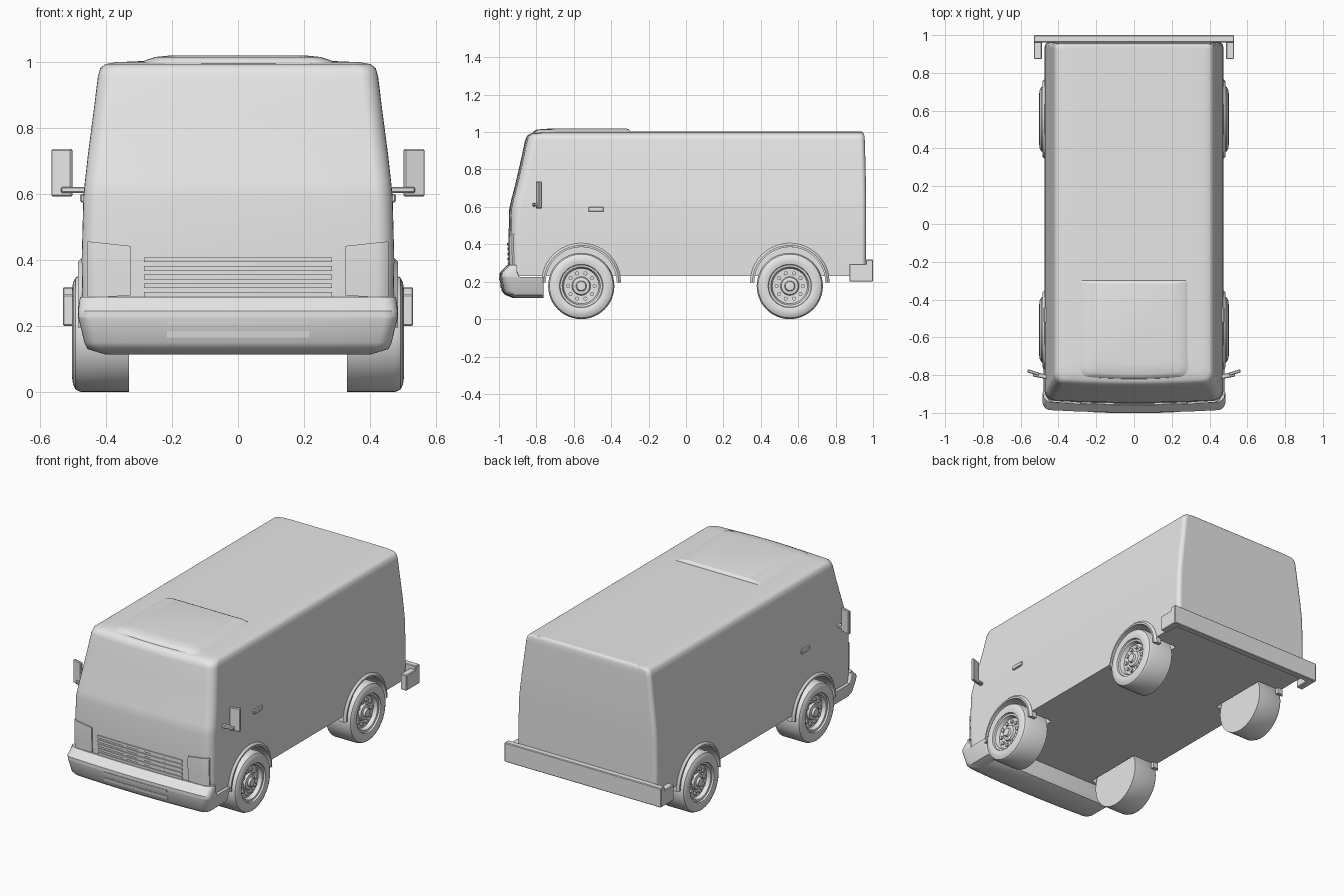
import bpy, bmesh, math
from mathutils import Matrix

if "Cube" in bpy.data.objects:
    bpy.data.objects.remove(bpy.data.objects["Cube"])

grey = bpy.data.materials.new("light_grey")
grey.diffuse_color = (0.8, 0.8, 0.8, 1)
grey.use_nodes = True
grey.node_tree.nodes["Principled BSDF"].inputs["Base Color"].default_value = grey.diffuse_color


def finish(name, bm, angle=30):
    bmesh.ops.recalc_face_normals(bm, faces=bm.faces)
    me = bpy.data.meshes.new(name)
    bm.to_mesh(me)
    bm.free()
    me.materials.append(grey)
    ob = bpy.data.objects.new(name, me)
    bpy.context.collection.objects.link(ob)
    bpy.ops.object.select_all(action='DESELECT')
    ob.select_set(True)
    bpy.context.view_layer.objects.active = ob
    bpy.ops.object.shade_smooth_by_angle(angle=math.radians(angle))
    return ob


def bow_y(x, w, yf, rc, bow=0.015):
    """Front surface: shallow bow with rounded corners."""
    d = max(0, abs(x) - (w - rc))
    return yf + bow * (x / w) ** 2 + rc - math.sqrt(max(0, rc * rc - d * d))


def ring_loft(name, rows, rc, rr):
    """Stack of rounded outlines; rows are (z, half width, front y, rear y)."""
    bm = bmesh.new()
    rings = []
    for z, w, yf, yr in rows:
        half = [(w - rc) * i / 4 for i in range(4)]
        half += [w - rc + rc * math.sin(math.pi * i / 12) for i in range(7)]
        right = [(x, bow_y(x, w, yf, rc)) for x in half]
        for i in range(5):
            a = math.pi * i / 8
            right.append((w - rr + rr * math.cos(a), yr - rr + rr * math.sin(a)))
        pts = right + [(-x, y) for x, y in reversed(right[1:])]
        rings.append([bm.verts.new((x, y, z)) for x, y in pts])
    n = len(rings[0])
    for a, b in zip(rings, rings[1:]):
        for i in range(n):
            j = (i + 1) % n
            bm.faces.new((a[i], a[j], b[j], b[i]))
    bm.faces.new(rings[0])
    bm.faces.new(rings[-1])
    return finish(name, bm, 40)


def row_at(rows, z):
    for a, b in zip(rows, rows[1:]):
        if a[0] <= z <= b[0]:
            t = (z - a[0]) / (b[0] - a[0])
            return [p + (q - p) * t for p, q in zip(a, b)]
    return rows[-1]


def plate(name, rows, rc, x0, x1, lo, hi, out=0.006):
    """Thin plate following the front surface; lo and hi are z at both ends."""
    bm = bmesh.new()
    n = 10
    cols = []
    for i in range(n + 1):
        t = i / n
        x = x0 + (x1 - x0) * t
        col = []
        for k in range(4):
            z0 = lo[0] + (lo[1] - lo[0]) * t
            z = z0 + (hi[0] + (hi[1] - hi[0]) * t - z0) * k / 3
            _, w, yf, _ = row_at(rows, z)
            col.append(bm.verts.new((x, bow_y(x, w, yf, rc) - out, z)))
        cols.append(col)
    faces = [bm.faces.new((a[k], b[k], b[k + 1], a[k + 1]))
             for a, b in zip(cols, cols[1:]) for k in range(3)]
    ext = bmesh.ops.extrude_face_region(bm, geom=faces, use_keep_orig=True)
    for v in ext['geom']:
        if isinstance(v, bmesh.types.BMVert):
            v.co.y += out + 0.003
    return finish(name, bm)


def box(name, x, y, z, bevel=0.004, turn=0):
    bm = bmesh.new()
    bmesh.ops.create_cube(bm, size=1)
    c = [(a + b) / 2 for a, b in (x, y, z)]
    s = [b - a for a, b in (x, y, z)]
    bmesh.ops.transform(bm, verts=bm.verts, matrix=Matrix.Translation(c)
                        @ Matrix.Rotation(turn, 4, 'Z') @ Matrix.Diagonal((*s, 1)))
    bmesh.ops.bevel(bm, geom=bm.edges[:], offset=bevel, segments=1, affect='EDGES')
    return finish(name, bm)


def lathe(name, profile, side, y, z, sweep=2 * math.pi, steps=48, closed=False):
    """Revolve (x, radius) points about an axle along x."""
    bm = bmesh.new()
    vs = [bm.verts.new((px * side, y + r, z)) for px, r in profile]
    pairs = list(zip(vs, vs[1:])) + ([(vs[-1], vs[0])] if closed else [])
    es = [bm.edges.new(p) for p in pairs]
    bmesh.ops.spin(bm, geom=vs + es, cent=(0, y, z), axis=(1, 0, 0),
                   angle=sweep, steps=steps)
    bmesh.ops.remove_doubles(bm, verts=bm.verts, dist=0.0003)
    if closed:
        bmesh.ops.holes_fill(bm, edges=[e for e in bm.edges if e.is_boundary])
    return bm if name is None else finish(name, bm)


# Van shell
BODY = [(0.23, 0.470, -0.945, 0.962), (0.40, 0.473, -0.950, 0.963),
        (0.59, 0.468, -0.945, 0.963), (0.64, 0.463, -0.934, 0.963),
        (0.72, 0.454, -0.913, 0.962), (0.85, 0.437, -0.883, 0.959),
        (0.955, 0.424, -0.861, 0.956), (0.98, 0.417, -0.850, 0.954),
        (0.992, 0.402, -0.832, 0.950), (0.998, 0.370, -0.800, 0.945),
        (1.002, 0.280, -0.750, 0.940)]
body = ring_loft("van_body", BODY, 0.05, 0.025)

# Wheel wells cut into the shell
WHEELS = (-0.56, 0.555)
for side in (1, -1):
    for y in WHEELS:
        bm = lathe(None, [(0.31, 0), (0.31, 0.195), (0.6, 0.195), (0.6, 0)], side, y, 0.19)
        cutter = finish("well_cutter", bm)
        cutter.hide_render = True
        m = body.modifiers.new("well", 'BOOLEAN')
        m.operation, m.object, m.solver = 'DIFFERENCE', cutter, 'EXACT'
        bpy.context.view_layer.objects.active = body
        bpy.ops.object.modifier_apply(modifier=m.name)
        bpy.data.objects.remove(cutter)
bpy.ops.object.select_all(action='DESELECT')
body.select_set(True)
bpy.ops.object.shade_smooth_by_angle(angle=math.radians(40))
body.modifiers.new("even_shading", 'WEIGHTED_NORMAL').keep_sharp = True

# Raised front roof panel
ring_loft("roof_panel", [(0.985, 0.31, -0.825, -0.30), (1.004, 0.28, -0.815, -0.30),
                         (1.014, 0.25, -0.795, -0.305), (1.018, 0.21, -0.74, -0.315)], 0.05, 0.01)

# Front bumper: wrapping lower part and upper lip
LOWER = [(0.113, 0.40, -0.925, -0.762), (0.13, 0.455, -0.968, -0.762),
         (0.15, 0.465, -0.985, -0.762), (0.225, 0.483, -0.998, -0.762)]
UPPER = [(0.225, 0.483, -0.998, -0.89), (0.245, 0.484, -0.998, -0.90),
         (0.288, 0.478, -0.958, -0.915)]
ring_loft("front_bumper", LOWER, 0.04, 0.005)
ring_loft("front_bumper_lip", UPPER, 0.04, 0.005)
for z in (0.165, 0.205):
    plate("bumper_slot", LOWER, 0.04, -0.215, 0.215, (z, z), (z + 0.019, z + 0.019), 0.003)

# Grille slats and headlights
for i in range(5):
    z = 0.288 + 0.0262 * i
    plate("grille_slat", BODY, 0.05, -0.285, 0.285, (z, z), (z + 0.015, z + 0.015))
for side in (1, -1):
    plate("headlight", BODY, 0.05, side * 0.325, side * 0.456,
          (0.292, 0.285), (0.442, 0.456), 0.008)

# Rear bumper with returned ends
box("rear_bumper", (-0.53, 0.53), (0.962, 1.0), (0.2, 0.318))

WHEEL = [(0.33, 0), (0.33, 0.177), (0.475, 0.177), (0.491, 0.170), (0.499, 0.155),
         (0.502, 0.135), (0.497, 0.116), (0.487, 0.113), (0.485, 0.102), (0.462, 0.094),
         (0.460, 0.050), (0.474, 0.045), (0.477, 0.028), (0.490, 0.024), (0.492, 0)]


def span(side, a, b):
    return tuple(sorted((side * a, side * b)))


for side in (1, -1):
    box("rear_bumper_end", span(side, 0.488, 0.53), (0.873, 0.99), (0.2, 0.295))
    # Mirrors on short arms
    box("mirror", span(side, 0.50, 0.565), (-0.795, -0.778), (0.592, 0.735), turn=side * 0.3)
    box("mirror_arm", span(side, 0.452, 0.535), (-0.815, -0.79), (0.603, 0.621), turn=side * 0.2)
    # Door handles
    box("door_handle", span(side, 0.455, 0.478), (-0.522, -0.44), (0.574, 0.6))
    for y in WHEELS:
        lathe("wheel", WHEEL, side, y, 0.177)
        # Wheel bolts
        bm = bmesh.new()
        for i in range(10):
            a = math.tau * i / 10
            bmesh.ops.create_cone(
                bm, cap_ends=True, segments=8, radius1=0.011, radius2=0.011, depth=0.02,
                matrix=Matrix.Translation((side * 0.462, y + 0.071 * math.cos(a),
                                           0.177 + 0.071 * math.sin(a)))
                @ Matrix.Rotation(math.pi / 2, 4, 'Y'))
        finish("wheel_bolts", bm)
        # Arch flare around the well
        lathe("arch_flare", [(0.44, 0.19), (0.484, 0.19), (0.484, 0.2), (0.472, 0.212),
                             (0.44, 0.212)], side, y, 0.195, math.pi, 32, True)
